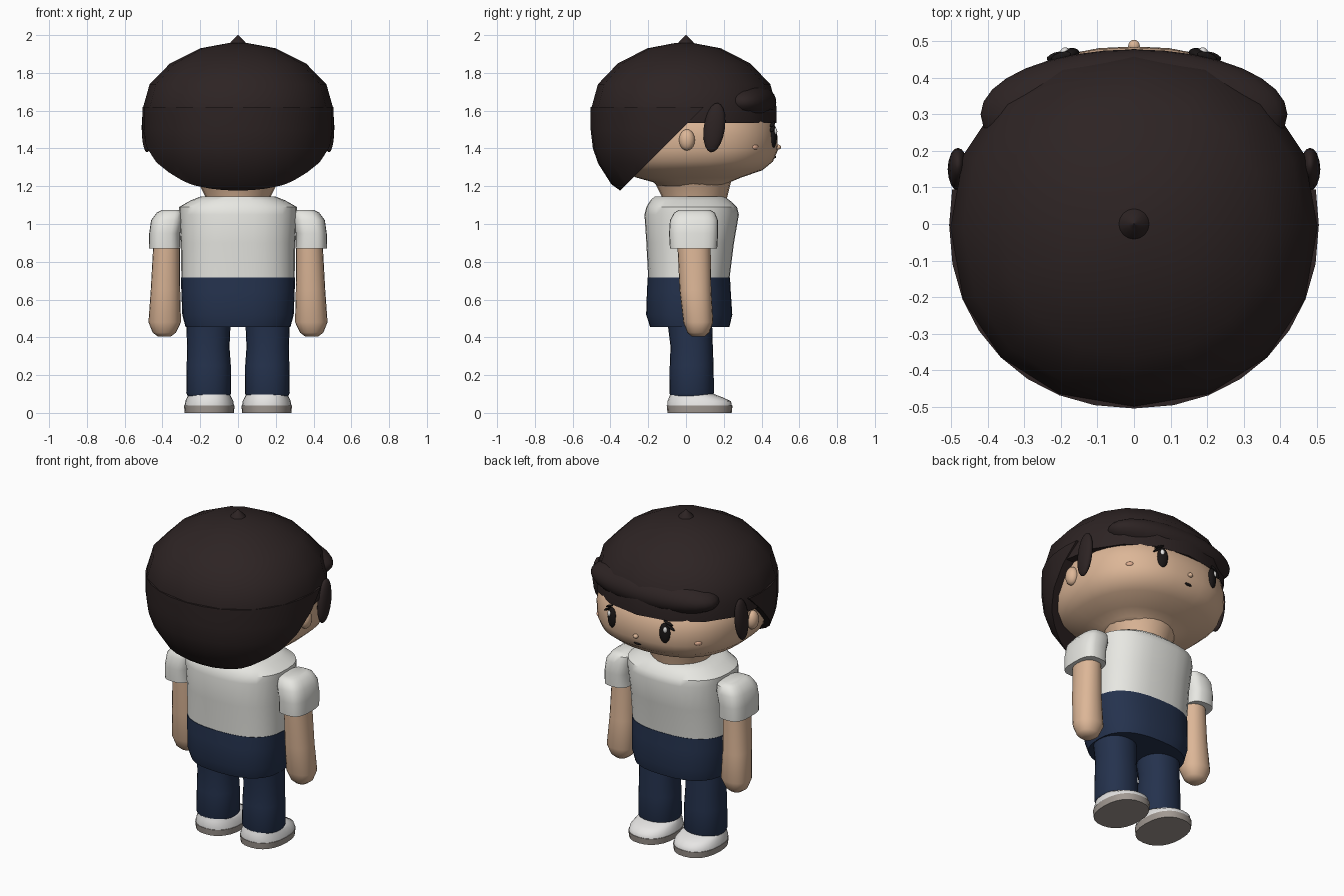
import bpy, bmesh
from math import sin, cos, pi, radians, copysign
from mathutils import Vector

cube = bpy.data.objects.get("Cube")
if cube:
    bpy.data.objects.remove(cube)


def material(name, rgb):
    m = bpy.data.materials.new(name)
    m.use_nodes = True
    m.diffuse_color = (*rgb, 1)
    node = next(n for n in m.node_tree.nodes if n.type == 'BSDF_PRINCIPLED')
    node.inputs["Base Color"].default_value = (*rgb, 1)
    return m


HAIR = material("dark brown hair", (.026, .017, .017))
SKIN = material("skin", (.72, .47, .31))
SHIRT = material("off white cloth", (.8, .8, .76))
NAVY = material("navy cloth", (.018, .032, .075))
SHOE = material("white shoe", (.82, .81, .8))
SOLE = material("grey sole", (.36, .32, .29))
BLACK = material("eye black", (.01, .008, .008))
BLUSH = material("blush", (.74, .42, .28))


def finish(name, bm, mat, angle=40):
    bmesh.ops.recalc_face_normals(bm, faces=bm.faces)
    mesh = bpy.data.meshes.new(name)
    bm.to_mesh(mesh)
    bm.free()
    mesh.materials.append(mat)
    for p in mesh.polygons:
        p.use_smooth = True
    mesh.set_sharp_from_angle(angle=radians(angle))
    ob = bpy.data.objects.new(name, mesh)
    bpy.context.collection.objects.link(ob)
    return ob


def loft(name, rings, mat, n=2.0, seg=24, cut=None, angle=40):
    """Skin superellipse rings (z, cx, cy, rx, ry); cut = (point, normal) drops the normal side."""
    bm = bmesh.new()
    loops = []
    for z, cx, cy, rx, ry in rings:
        loop = []
        for i in range(seg):
            c, s = cos(2 * pi * i / seg), sin(2 * pi * i / seg)
            loop.append(bm.verts.new((cx + rx * copysign(abs(c) ** (2 / n), c),
                                      cy + ry * copysign(abs(s) ** (2 / n), s), z)))
        loops.append(loop)
    for a, b in zip(loops, loops[1:]):
        for i in range(seg):
            j = (i + 1) % seg
            bm.faces.new((a[i], a[j], b[j], b[i]))
    bm.faces.new(loops[0])
    bm.faces.new(loops[-1])
    if cut:
        res = bmesh.ops.bisect_plane(bm, geom=bm.verts[:] + bm.edges[:] + bm.faces[:],
                                     plane_co=cut[0], plane_no=cut[1], clear_outer=True)
        rim = [e for e in res["geom_cut"] if isinstance(e, bmesh.types.BMEdge)]
        bmesh.ops.edgeloop_fill(bm, edges=rim)
    return finish(name, bm, mat, angle)


def ellipsoid(name, loc, size, mat, rot=(0, 0, 0), seg=16):
    bm = bmesh.new()
    bmesh.ops.create_uvsphere(bm, u_segments=seg, v_segments=seg // 2 + 2, radius=1)
    bmesh.ops.scale(bm, vec=size, verts=bm.verts)
    ob = finish(name, bm, mat, 80)
    ob.location = loc
    ob.rotation_euler = rot
    return ob


# Head and neck
loft("head", [(1.2, 0, .03, .19, .18), (1.22, 0, .03, .215, .2), (1.245, 0, .015, .28, .275),
              (1.285, 0, .02, .38, .385), (1.33, 0, .03, .43, .43), (1.39, 0, .03, .452, .456),
              (1.47, 0, .03, .457, .453), (1.55, 0, .025, .445, .438), (1.65, 0, 0, .36, .36)],
     SKIN, 2.4, 40)
loft("neck", [(1.1, 0, .045, .165, .165), (1.15, 0, .045, .175, .175), (1.23, 0, .035, .215, .205)], SKIN)

# Hair: upper cap, slanted back, fringe and top tuft
profile = [(1.15, .3), (1.18, .35), (1.21, .392), (1.32, .462), (1.4, .49), (1.5, .502), (1.62, .502),
           (1.74, .468), (1.85, .36), (1.93, .2), (1.958, .05)]
loft("hair_cap", [(z, 0, -.01, r, r * .975) for z, r in profile[4:]], HAIR, 2.15, 16,
     (Vector((0, 0, 1.535)), Vector((0, 0, -1))), 70)
loft("hair_back", [(z, 0, -.003, r + .004, r) for z, r in profile[:7]], HAIR, 2.12, 32,
     (Vector((0, 0, 1.525)), Vector((0, 1, -1))), 60)
ellipsoid("fringe", (0, .3, 1.645), (.42, .178, .115), HAIR, seg=32)
loft("hair_tuft", [(1.94, 0, 0, .05, .05), (1.965, 0, 0, .038, .038), (1.985, 0, 0, .016, .016),
                   (2, 0, 0, .002, .002)], HAIR, seg=16)

# Shirt and trouser hips
loft("shirt", [(.71, 0, .015, .3, .215), (.9, 0, .022, .302, .232), (1.05, 0, .03, .312, .25),
               (1.09, 0, .03, .312, .24), (1.125, 0, .022, .25, .21), (1.145, 0, .018, .2, .185)],
     SHIRT, 2.5, 32)
loft("hips", [(.455, 0, .02, .278, .21), (.52, 0, .017, .295, .228), (.64, 0, .015, .3, .222),
              (.716, 0, .015, .302, .218)], NAVY, 2.5, 32)

# Paired body and face parts
for side, s in (("left", 1), ("right", -1)):
    loft(side + "_sleeve", [(.87, s * .388, .04, .084, .125), (.95, s * .388, .04, .082, .13),
                            (1.02, s * .375, .042, .085, .127), (1.06, s * .36, .045, .07, .108),
                            (1.075, s * .355, .045, .045, .08)], SHIRT, 3, 24)
    loft(side + "_arm", [(.405, s * .39, .065, .035, .035), (.425, s * .39, .065, .062, .058),
                         (.48, s * .388, .065, .086, .079), (.65, s * .384, .05, .078, .084),
                         (.9, s * .378, .042, .07, .088)], SKIN, 2.2, 20, angle=60)
    loft(side + "_leg", [(.09, s * .155, .03, .112, .112), (.105, s * .155, .03, .119, .118),
                         (.25, s * .155, .03, .117, .116), (.35, s * .157, .03, .112, .112),
                         (.48, s * .157, .02, .118, .118)], NAVY, 2.2)
    loft(side + "_sole", [(0, s * .152, .072, .13, .17), (.038, s * .152, .072, .134, .174)], SOLE, 2.3)
    loft(side + "_shoe", [(.038, s * .152, .072, .131, .171), (.062, s * .152, .07, .127, .168),
                          (.082, s * .152, .052, .118, .142), (.102, s * .153, .03, .108, .113)],
         SHOE, 2.3, angle=60)
    ellipsoid(side + "_ear", (s * .455, .005, 1.445), (.035, .042, .056), SKIN)
    ellipsoid(side + "_sideburn", (s * .482, .15, 1.51), (.028, .056, .132), HAIR, (radians(-8), 0, 0))
    ellipsoid(side + "_eye", (s * .18, .462, 1.465), (.032, .018, .062), BLACK, (0, 0, s * radians(-18)))
    ellipsoid(side + "_eye_glint", (s * .19, .474, 1.49), (.012, .009, .018), SHOE, (0, 0, s * radians(-18)))
    for k in range(2):
        ellipsoid(f"{side}_lash_{k + 1}", (s * (.2 + .014 * k), .458, 1.528 - .022 * k),
                  (.032, .012, .007), BLACK, (0, s * radians(25 + 10 * k), s * radians(-18)), 12)
    ellipsoid(side + "_cheek", (s * .338, .365, 1.407), (.022, .012, .014), BLUSH, (0, 0, s * radians(-48)))

# Nose and mouth
ellipsoid("nose", (0, .488, 1.407), (.016, .016, .013), SKIN)
ellipsoid("mouth", (0, .466, 1.355), (.026, .012, .008), BLACK)
